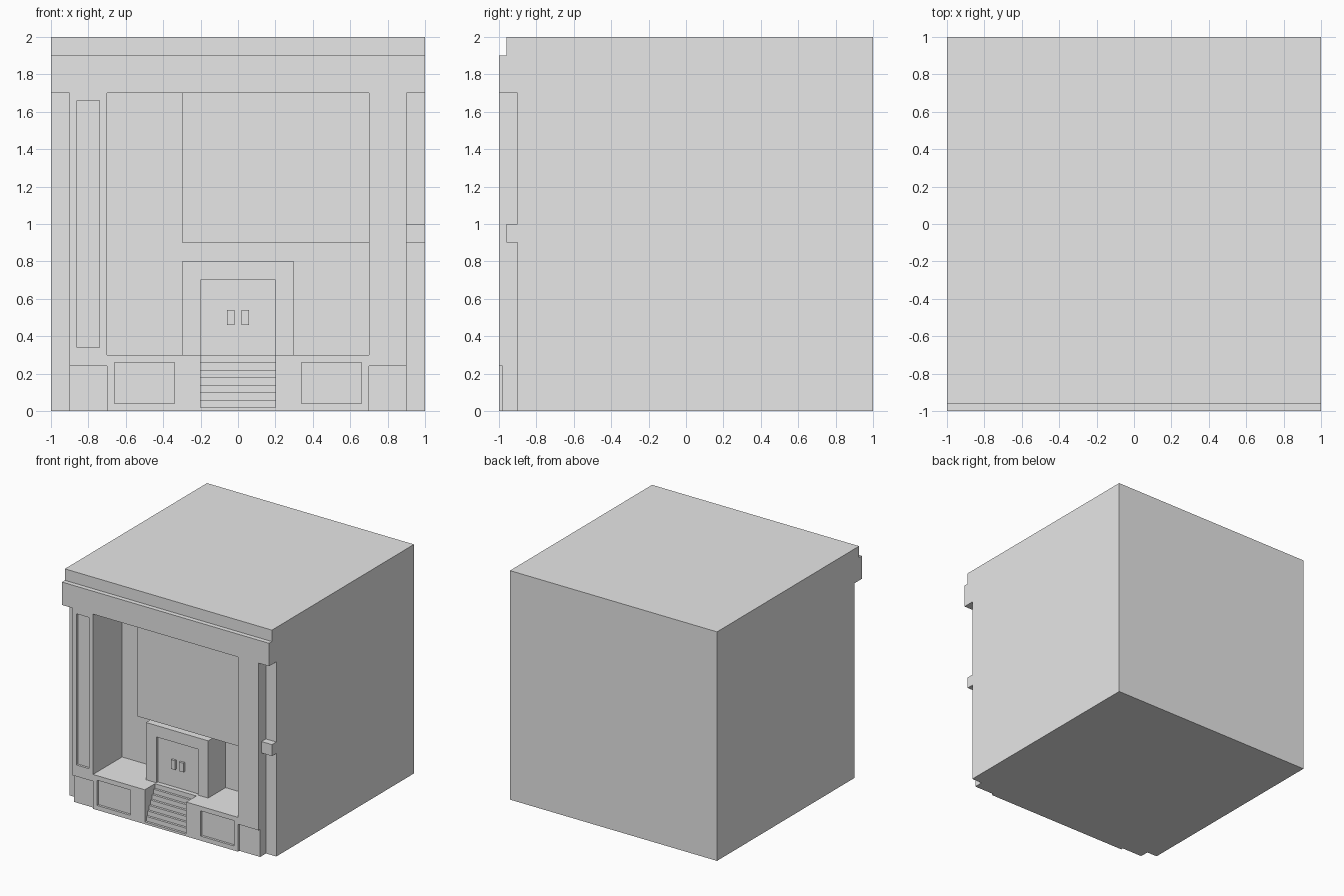
import bpy
import bmesh
from mathutils import Vector

default = bpy.data.objects.get("Cube")
if default:
    bpy.data.objects.remove(default, do_unlink=True)

grey = bpy.data.materials.new("plain_grey")
grey.use_nodes = True
COLOUR = (0.8, 0.8, 0.8, 1)
grey.diffuse_color = COLOUR
grey.node_tree.nodes["Principled BSDF"].inputs["Base Color"].default_value = COLOUR


def prism(name, points, step):
    """Extrude a closed outline along a vector."""
    bm = bmesh.new()
    face = bm.faces.new([bm.verts.new(p) for p in points])
    out = bmesh.ops.extrude_face_region(bm, geom=[face])
    moved = [v for v in out["geom"] if isinstance(v, bmesh.types.BMVert)]
    bmesh.ops.translate(bm, verts=moved, vec=Vector(step))
    bmesh.ops.recalc_face_normals(bm, faces=bm.faces)
    mesh = bpy.data.meshes.new(name)
    bm.to_mesh(mesh)
    bm.free()
    mesh.materials.append(grey)
    obj = bpy.data.objects.new(name, mesh)
    bpy.context.collection.objects.link(obj)
    return obj


def box(name, x, y, z):
    outline = [(x[0], y[0], z[0]), (x[1], y[0], z[0]),
               (x[1], y[0], z[1]), (x[0], y[0], z[1])]
    return prism(name, outline, (0, y[1] - y[0], 0))


def cut(target, cutter):
    """Subtract the cutter, then discard it."""
    cutter.hide_render = True
    mod = target.modifiers.new("cut", "BOOLEAN")
    mod.operation = "DIFFERENCE"
    mod.solver = "EXACT"
    mod.object = cutter
    bpy.context.view_layer.objects.active = target
    bpy.ops.object.modifier_apply(modifier=mod.name)
    bpy.data.objects.remove(cutter, do_unlink=True)


OUT = -1.2          # cutters start in front of the facade
FRONT = -1.0
BACK_WALL = -0.6
FLOOR = 0.3

building = box("building", (-1, 1), (-1, 1), (0, 2))

# Stepped parapet above the cornice
cut(building, box("parapet_cut", (-1.2, 1.2), (OUT, -0.96), (1.9, 2.2)))

# Set-back edge strips, and the small band left on one of them
cut(building, box("edge_cut", (-1.2, -0.9), (OUT, -0.9), (-0.2, 1.7)))
side = [(OUT, -0.2), (-0.9, -0.2), (-0.9, 0.9), (-0.96, 0.9),
        (-0.96, 1.0), (-0.9, 1.0), (-0.9, 1.7), (OUT, 1.7)]
cut(building, prism("edge_cut", [(0.9, y, z) for y, z in side], (0.3, 0, 0)))

# Recessed pilaster feet and plinth panels
for s in (-1, 1):
    cut(building, box("foot_cut", sorted((s * 0.7, s * 0.95)),
                      (OUT, -0.98), (-0.2, 0.24)))
    cut(building, box("plinth_panel_cut", sorted((s * 0.34, s * 0.66)),
                      (OUT, -0.98), (0.04, 0.26)))

# Tall panel on one pilaster
cut(building, box("tall_panel_cut", (-0.86, -0.74), (OUT, -0.98), (0.34, 1.66)))

# Deep entrance niche wrapping around an upper bay
niche = [(-0.7, FLOOR), (0.7, FLOOR), (0.7, 0.9), (-0.3, 0.9),
         (-0.3, 1.7), (-0.7, 1.7)]
cut(building, prism("niche_cut", [(x, OUT, z) for x, z in niche],
                    (0, BACK_WALL - OUT, 0)))
cut(building, box("bay_cut", (-0.4, 0.7), (OUT, -0.96), (0.8, 1.7)))

# Stairs cut into the plinth
stairs = [(OUT, 0.02)]
for i in range(7):
    y, z = FRONT + 0.02 * (i + 1), 0.02 + 0.04 * i
    stairs += [(y, z), (y, z + 0.04)]
stairs += [(stairs[-1][0], 0.4), (OUT, 0.4)]
# the last riser continues straight up, so drop its middle point
stairs.pop(-3)
cut(building, prism("stairs_cut", [(-0.2, y, z) for y, z in stairs], (0.4, 0, 0)))

# Porch with a recessed door
porch = box("porch", (-0.3, 0.3), (-0.84, BACK_WALL), (FLOOR, 0.8))
cut(porch, box("door_cut", (-0.2, 0.2), (OUT, -0.82), (0.2, 0.7)))

# Door handles
for name, x in (("left_handle", 0.02), ("right_handle", -0.06)):
    box(name, (x, x + 0.04), (-0.84, -0.82), (0.46, 0.54))
